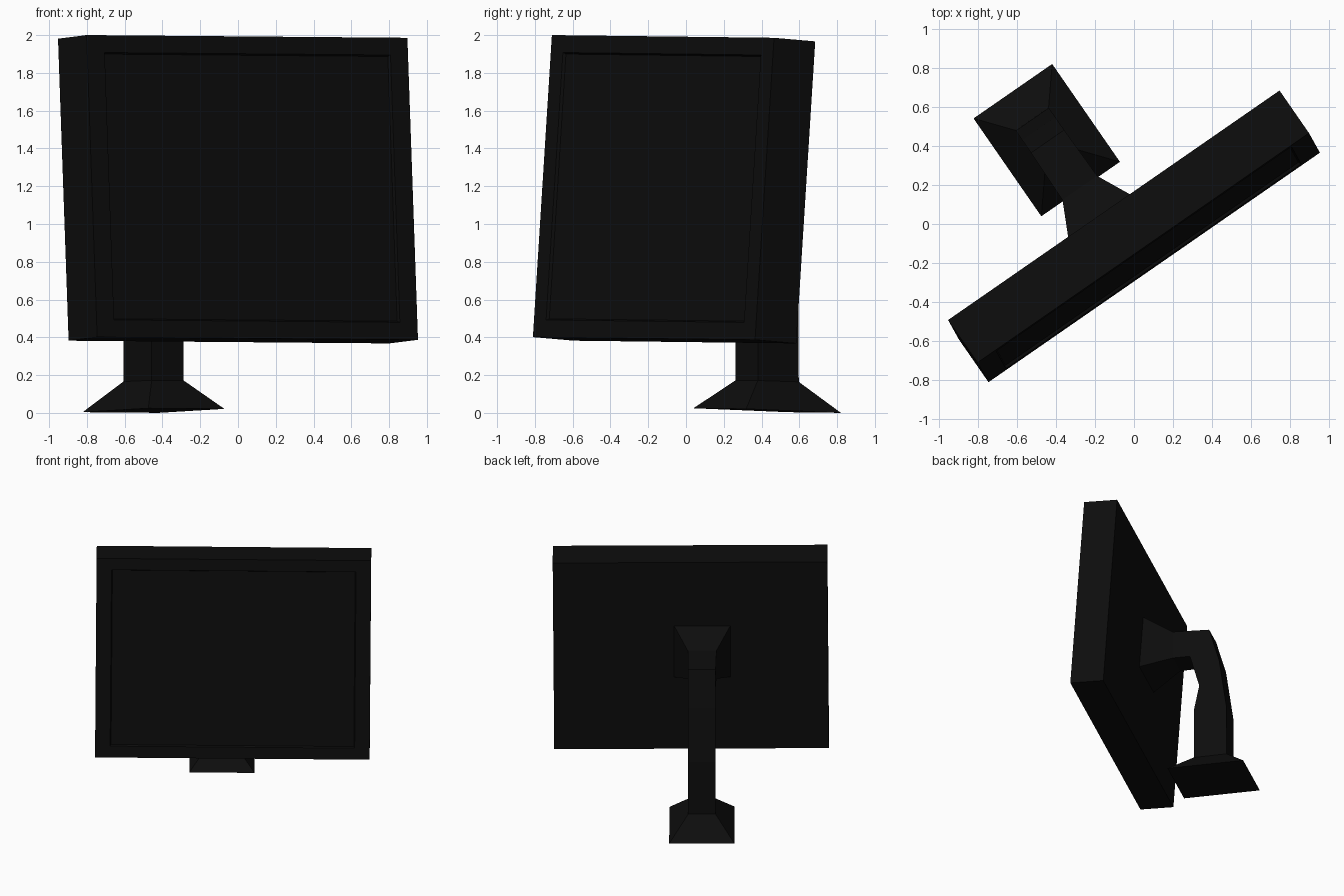
import bpy, bmesh, math
from mathutils import Matrix, Vector

if "Cube" in bpy.data.objects:
    bpy.data.objects.remove(bpy.data.objects["Cube"])

black = bpy.data.materials.new("matte_black")
black.diffuse_color = (0.004, 0.004, 0.004, 1)
black.use_nodes = True
black.node_tree.nodes["Principled BSDF"].inputs["Base Color"].default_value = black.diffuse_color

# Local frame: x = width, y = towards the back; the whole model is turned about z
TURN = Matrix.Rotation(math.radians(34.7), 4, 'Z')
STAND_X = -0.123
ROLL = -0.007


def finish(name, bm):
    bmesh.ops.recalc_face_normals(bm, faces=bm.faces)
    bm.transform(TURN)
    mesh = bpy.data.meshes.new(name)
    bm.to_mesh(mesh)
    bm.free()
    mesh.materials.append(black)
    obj = bpy.data.objects.new(name, mesh)
    bpy.context.collection.objects.link(obj)
    return obj


def loft(name, sections, cap_start=False, cap_end=False):
    """Join rectangles given as (front y, front z, back y, back z, half width)."""
    bm = bmesh.new()
    rings = []
    for fy, fz, by, bz, w in sections:
        corners = [(-w, fy, fz), (w, fy, fz), (w, by, bz), (-w, by, bz)]
        rings.append([bm.verts.new((STAND_X + x, y, z + ROLL * x)) for x, y, z in corners])
    for a, b in zip(rings, rings[1:]):
        for i in range(4):
            j = (i + 1) % 4
            bm.faces.new((a[i], a[j], b[j], b[i]))
    if cap_start:
        bm.faces.new(rings[0])
    if cap_end:
        bm.faces.new(rings[-1])
    return finish(name, bm)


# Stand: flared foot, bent neck, flared mount against the back of the display
foot_top = (0.476, 0.172, 0.740, 0.165, 0.103)
arm_end = (0.310, 1.088, 0.310, 1.322, 0.108)
loft("stand_foot", [(0.303, 0.023, 0.913, 0.002, 0.245), foot_top], cap_start=True)
loft("stand_neck", [
    foot_top,
    (0.476, 0.592, 0.738, 0.596, 0.103),
    (0.520, 0.810, 0.680, 1.016, 0.103),
    (0.445, 1.085, 0.600, 1.300, 0.103),
    arm_end,
])
loft("display_mount", [arm_end, (0.066, 0.99, 0.097, 1.43, 0.212)], cap_end=True)

# Display housing: leaning box with a shallow recessed screen on the front
bm = bmesh.new()
bmesh.ops.create_cube(bm, size=1)
W, D, H = 2.066, 0.266, 1.603
bm.transform(Matrix.Diagonal((W, D, H, 1)))
bm.normal_update()
front = min(bm.faces, key=lambda f: f.normal.y)
bmesh.ops.inset_region(bm, faces=[front], thickness=0.13)
for v in front.verts:
    v.co.x *= (W / 2 - 0.15) / (W / 2 - 0.13)
bmesh.ops.inset_region(bm, faces=[front], thickness=0.01)
for v in front.verts:
    v.co.y += 0.015
bm.transform(Matrix.Translation((-0.036, -0.052, 1.184))
             @ Matrix.Rotation(math.radians(0.4), 4, 'Y')
             @ Matrix.Rotation(math.radians(-4.1), 4, 'X'))
finish("display_housing", bm)
